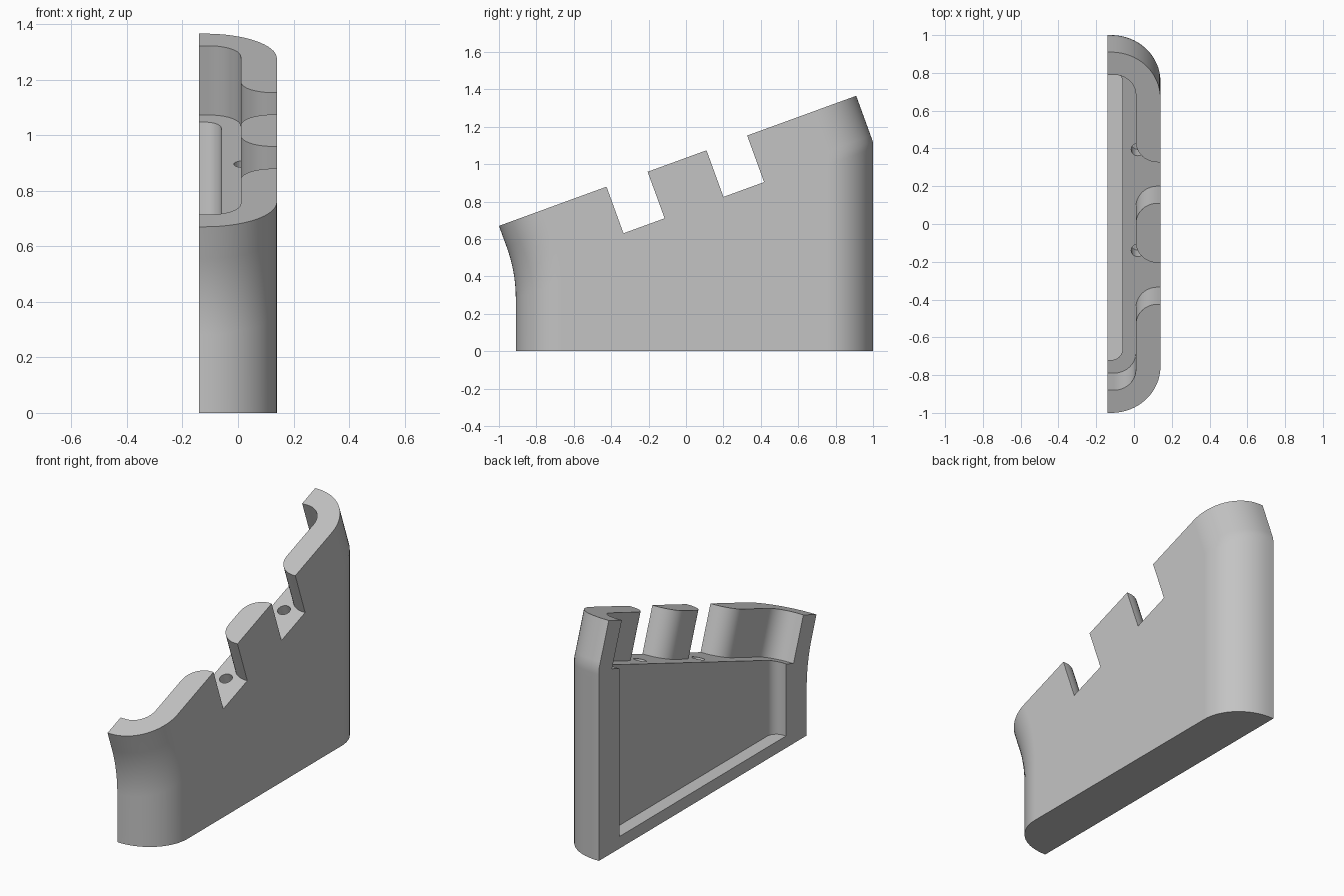
import bpy
import bmesh
from math import sin, cos, tan, radians, pi
from mathutils import Vector

cube = bpy.data.objects.get("Cube")
if cube:
    bpy.data.objects.remove(cube)

TILT = radians(20)
ALONG = Vector((0, cos(TILT), sin(TILT)))      # up the sloped top
NORMAL = Vector((0, -sin(TILT), cos(TILT)))    # out of the sloped top
TOP_FRONT = Vector((0, -1, 0.67))
OPEN_X = -0.14
TRAY_DEPTH = 0.265

grey = bpy.data.materials.new("light grey")
grey.use_nodes = True
grey.diffuse_color = (0.55, 0.55, 0.55, 1)
grey.node_tree.nodes["Principled BSDF"].inputs["Base Color"].default_value = grey.diffuse_color


def loft(name, rings):
    """Solid skinned through equal-length rings of points."""
    bm = bmesh.new()
    rows = [[bm.verts.new(p) for p in ring] for ring in rings]
    count = len(rows[0])
    for low, high in zip(rows, rows[1:]):
        for i in range(count):
            j = (i + 1) % count
            bm.faces.new((low[i], low[j], high[j], high[i]))
    bm.faces.new(rows[0])
    bm.faces.new(rows[-1])
    bmesh.ops.recalc_face_normals(bm, faces=bm.faces)
    mesh = bpy.data.meshes.new(name)
    bm.to_mesh(mesh)
    bm.free()
    mesh.materials.append(grey)
    obj = bpy.data.objects.new(name, mesh)
    bpy.context.collection.objects.link(obj)
    return obj


def arc(ca, cb, r, start, end, steps=10):
    angles = [radians(start + (end - start) * i / steps) for i in range(steps + 1)]
    return [(ca + r * cos(a), cb + r * sin(a)) for a in angles]


def on_slope(points, height):
    """Place (distance up slope, x) points at a height above the sloped top."""
    return [TOP_FRONT + ALONG * s + NORMAL * height + Vector((x, 0, 0)) for s, x in points]


def section(front, back):
    """Half outline with two rounded corners between the end points."""
    d = (back - front).normalized()
    stretch = 0.245 / d.y
    curve = [(stretch * (1 - cos(a)), -0.12 + 0.26 * sin(a))
             for a in (pi / 2 * i / 16 for i in range(17))]
    curve.insert(0, (0, OPEN_X))
    return ([front + d * s + Vector((x, 0, 0)) for s, x in curve]
            + [back - d * s + Vector((x, 0, 0)) for s, x in reversed(curve)])


# Body: upright below, leaning forward above a blended bend
bend_front = Vector((0, -0.91, 0.423))
bend_back = Vector((0, 1, 0.423 + 1.91 * tan(TILT)))
blend = 0.8
rings = [section(Vector((0, -0.91, 0)), Vector((0, 1, 0)))]
fronts = []
for i in range(9):
    a = TILT * i / 8
    fronts.append(Vector((0, -0.91 - blend * (1 - cos(a)),
                          bend_front.z - blend * tan(TILT / 2) + blend * sin(a))))
fronts.append(TOP_FRONT)
for front in fronts:
    rise = (front - bend_back).dot(NORMAL)
    if rise > 0:
        back = bend_back + NORMAL * rise
    else:
        back = Vector((0, 1, front.z + (1 - front.y) * tan(TILT)))
    rings.append(section(front, back))
body = loft("stand_half", rings)

# Tray with two flared slots through the outer wall
WALL_X, R = 0.01, 0.115
START, END = 0.128, 1.905
outline = [(START, -0.3)] + arc(START + R, WALL_X - R, R, 180, 90)
for low, high in ((0.612, 0.846), (1.181, 1.412)):
    outline += arc(low - R, WALL_X + R, R, -90, 0)
    outline += [(low, 0.4), (high, 0.4)]
    outline += arc(high + R, WALL_X + R, R, 180, 270)
outline += arc(END - R, WALL_X - R, R, 90, 0) + [(END, -0.3)]
cutters = [loft("tray_cutter", [on_slope(outline, -TRAY_DEPTH), on_slope(outline, 0.3)])]

# Pocket below the tray floor, open on the flat side
r = 0.06
pocket = ([(-0.72, -0.3)] + arc(-0.72 + r, -0.06 - r, r, 180, 90)
          + arc(0.81 - r, -0.06 - r, r, 90, 0) + [(0.81, -0.3)])
cutters.append(loft("pocket_cutter", [
    [Vector((x, y, 0.07)) for y, x in pocket],
    [Vector((x, y, 1.1 + (y - 0.88) * tan(TILT))) for y, x in pocket]]))

# Small round holes in the slot floors
for s in (0.729, 1.297):
    circle = arc(s + 0.09, 0.02, 0.035, 0, 360, 24)[:-1]
    cutters.append(loft("hole_cutter", [on_slope(circle, -TRAY_DEPTH - 0.1),
                                        on_slope(circle, -TRAY_DEPTH + 0.05)]))

bpy.ops.object.select_all(action='DESELECT')
bpy.context.view_layer.objects.active = body
body.select_set(True)
for cutter in cutters:
    cutter.hide_render = True
    mod = body.modifiers.new("cut", 'BOOLEAN')
    mod.operation = 'DIFFERENCE'
    mod.solver = 'EXACT'
    mod.object = cutter
    bpy.ops.object.modifier_apply(modifier=mod.name)
    bpy.data.objects.remove(cutter)

bpy.ops.object.shade_smooth_by_angle(angle=radians(30))
weighted = body.modifiers.new("weighted_normals", 'WEIGHTED_NORMAL')
weighted.keep_sharp = True
